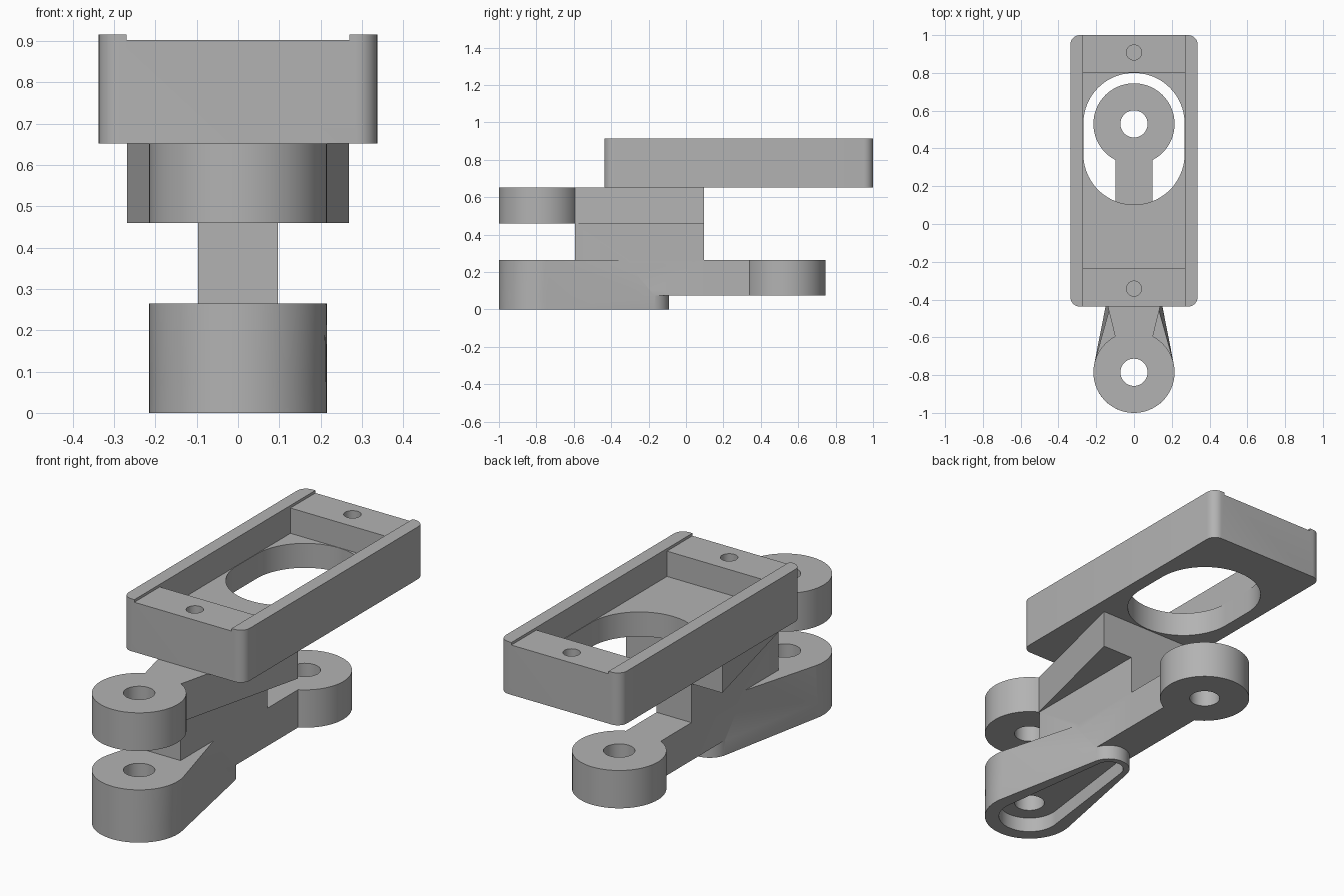
import bpy, bmesh, math

cube = bpy.data.objects.get("Cube")
if cube:
    bpy.data.objects.remove(cube, do_unlink=True)

grey = bpy.data.materials.new("plain grey")
grey.use_nodes = True
colour = (0.45, 0.45, 0.45, 1)
grey.diffuse_color = colour
grey.node_tree.nodes["Principled BSDF"].inputs["Base Color"].default_value = colour


def loft(name, levels):
    """Solid through a stack of (z, outline) rings with equal point counts."""
    bm = bmesh.new()
    rings = [[bm.verts.new((x, y, z)) for x, y in outline] for z, outline in levels]
    count = len(rings[0])
    bm.faces.new(rings[0][::-1])
    bm.faces.new(rings[-1])
    for low, high in zip(rings, rings[1:]):
        for i in range(count):
            j = (i + 1) % count
            bm.faces.new((low[i], low[j], high[j], high[i]))
    bmesh.ops.recalc_face_normals(bm, faces=bm.faces)
    mesh = bpy.data.meshes.new(name)
    bm.to_mesh(mesh)
    bm.free()
    mesh.materials.append(grey)
    obj = bpy.data.objects.new(name, mesh)
    bpy.context.collection.objects.link(obj)
    return obj


def prism(name, outline, z0, z1):
    return loft(name, [(z0, outline), (z1, outline)])


def arc(cx, cy, r, start, end, steps):
    return [(cx + r * math.cos(start + (end - start) * i / steps),
             cy + r * math.sin(start + (end - start) * i / steps))
            for i in range(steps + 1)]


def circle(cy, r, steps=64):
    return arc(0, cy, r, 0, math.tau, steps)[:-1]


def rect(half, y0, y1):
    return [(-half, y0), (half, y0), (half, y1), (-half, y1)]


def teardrop(cy, big, tip_y, small):
    """Two circles of different size joined by their tangents."""
    t = math.asin((big - small) / (tip_y - cy))
    return (arc(0, cy, big, math.pi - t, math.tau + t, 40)
            + arc(0, tip_y, small, t, math.pi - t, 24))


def rounded_rect(half, y0, y1, r):
    points = []
    centres = [(half - r, y1 - r), (r - half, y1 - r), (r - half, y0 + r), (half - r, y0 + r)]
    for k, (cx, cy) in enumerate(centres):
        points += arc(cx, cy, r, k * math.pi / 2, (k + 1) * math.pi / 2, 8)
    return points


def combine(target, tool, operation):
    mod = target.modifiers.new(operation.lower(), 'BOOLEAN')
    mod.operation = operation
    mod.solver = 'EXACT'
    mod.object = tool
    bpy.context.view_layer.objects.active = target
    bpy.ops.object.modifier_apply(modifier=mod.name)
    bpy.data.objects.remove(tool, do_unlink=True)


def smooth(obj):
    bpy.ops.object.select_all(action='DESELECT')
    obj.select_set(True)
    bpy.context.view_layer.objects.active = obj
    bpy.ops.object.shade_smooth_by_angle(angle=math.radians(30))


# Heights shared by the parts
BAR_LOW, BAR_TOP, GUSSET_LOW, DECK = 0.075, 0.265, 0.46, 0.652
TRAY_FLOOR, LEDGE, TRAY_TOP = 0.775, 0.902, 0.915
FRONT_Y, BACK_Y, EYE, BORE = -0.785, 0.53, 0.215, 0.072

# Tray: rounded block with raised side rails, pocket, slot and pin holes
tray = prism("tray", rounded_rect(0.337, -0.437, 1.0, 0.05), DECK, TRAY_TOP)
combine(tray, prism("ledge_cutter", rect(0.27, -0.6, 1.2), LEDGE, 1.1), 'DIFFERENCE')
combine(tray, prism("pocket_cutter", rect(0.27, -0.235, 0.802), TRAY_FLOOR, 1.1), 'DIFFERENCE')
slot = arc(0, 0.532, 0.268, 0, math.pi, 40) + arc(0, 0.37, 0.268, math.pi, math.tau, 40)
combine(tray, prism("slot_cutter", slot, 0.5, 0.85), 'DIFFERENCE')
for y in (-0.342, 0.908):
    combine(tray, prism("pin_cutter", circle(y, 0.04, 32), 0.74, 1.1), 'DIFFERENCE')
smooth(tray)

# Bracket: tapered foot, column, rear bar, gusset and eyes in one casting
foot = teardrop(FRONT_Y, EYE, -0.19, 0.1)
foot_top = teardrop(FRONT_Y, EYE, -0.355, 0.1)
bracket = loft("bracket", [(0, foot), (BAR_LOW, foot), (BAR_TOP, foot_top)])
gusset = [(-0.1, -0.595), (0.1, -0.595), (0.268, 0.095), (-0.268, 0.095)]
for part in (
    prism("column", rect(0.097, -0.594, 0.095), BAR_LOW, DECK),
    prism("rear_bar", rect(0.097, -0.3, BACK_Y - 0.1), BAR_LOW, BAR_TOP),
    prism("rear_eye", circle(BACK_Y, EYE), BAR_LOW, BAR_TOP),
    prism("gusset", gusset, GUSSET_LOW, DECK),
    prism("upper_eye", circle(FRONT_Y, EYE), GUSSET_LOW, DECK),
):
    combine(bracket, part, 'UNION')

# Hollow underside of the foot, and the bores
combine(bracket, prism("hollow_cutter", teardrop(FRONT_Y, 0.147, -0.19, 0.07),
                       -0.1, BAR_LOW), 'DIFFERENCE')
for y in (FRONT_Y, BACK_Y):
    combine(bracket, prism("bore_cutter", circle(y, BORE, 48), -0.2, 1.0), 'DIFFERENCE')
smooth(bracket)
